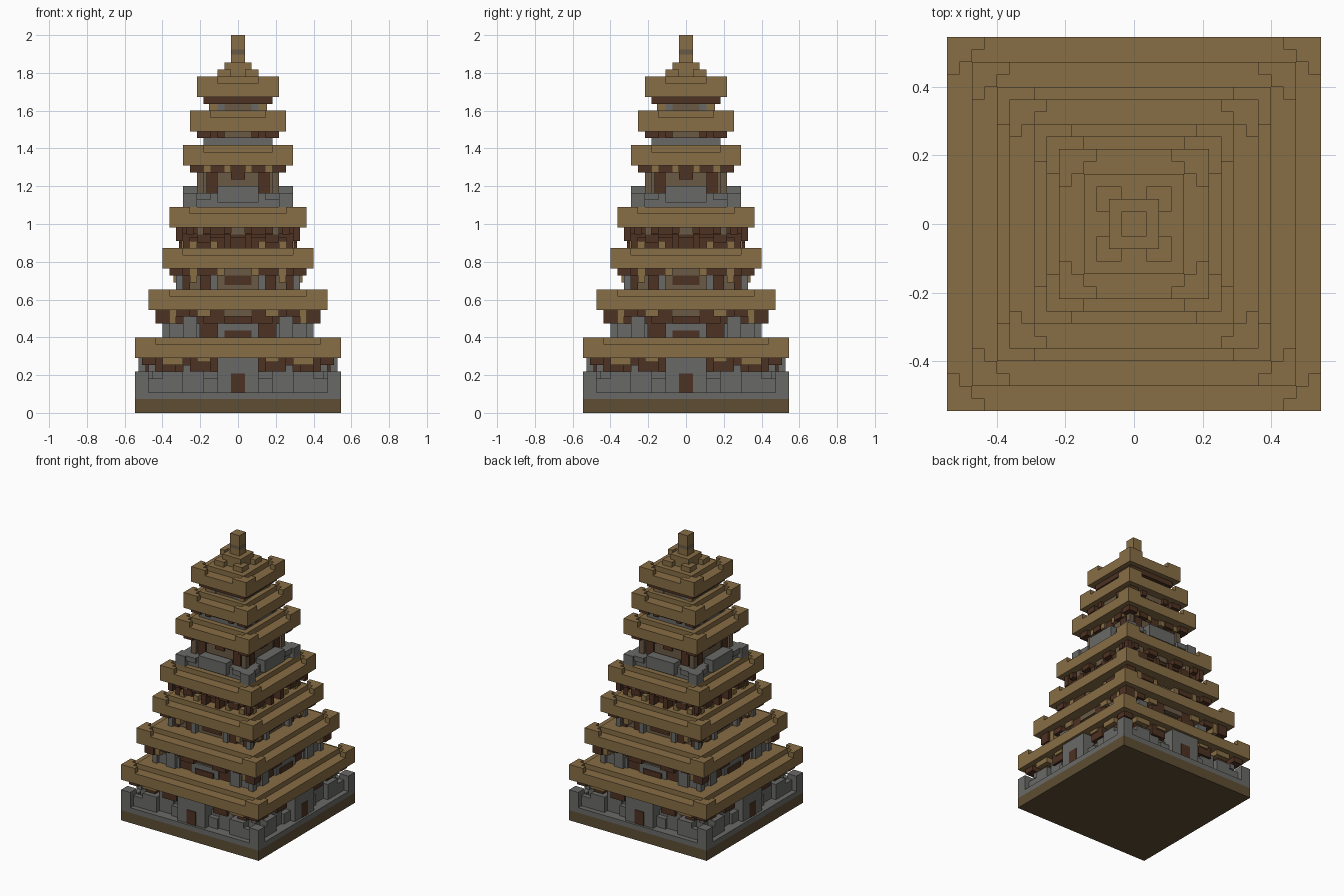
import bpy, bmesh

if "Cube" in bpy.data.objects:
    bpy.data.objects.remove(bpy.data.objects["Cube"])

U = 2 / 55  # one block

COLOURS = {
    "ochre_wood": (0.243, 0.155, 0.060),
    "dark_wood": (0.076, 0.031, 0.016),
    "grey_stone": (0.141, 0.144, 0.135),
    "taupe_plaster": (0.144, 0.102, 0.060),
    "earth_brown": (0.112, 0.076, 0.034),
}
MATS = {}
for cname, rgb in COLOURS.items():
    m = bpy.data.materials.new(cname)
    m.use_nodes = True
    m.diffuse_color = (*rgb, 1)
    bsdf = m.node_tree.nodes["Principled BSDF"]
    bsdf.inputs["Base Color"].default_value = (*rgb, 1)
    bsdf.inputs["Roughness"].default_value = 0.9
    MATS[cname] = m
OCHRE, DARK, GREY, TAUPE, EARTH = COLOURS


def build(name, colour, boxes):
    """One object from blocks given as (x0, x1, y0, y1, z0, z1) in block units."""
    bm = bmesh.new()
    for x0, x1, y0, y1, z0, z1 in boxes:
        vs = bmesh.ops.create_cube(bm, size=1)["verts"]
        for v in vs:
            v.co.x = (x0 if v.co.x < 0 else x1) * U
            v.co.y = (y0 if v.co.y < 0 else y1) * U
            v.co.z = (z0 if v.co.z < 0 else z1) * U
    me = bpy.data.meshes.new(name)
    bm.to_mesh(me)
    bm.free()
    me.materials.append(MATS[colour])
    ob = bpy.data.objects.new(name, me)
    bpy.context.collection.objects.link(ob)


def square(h, z0, z1):
    return [(-h, h, -h, h, z0, z1)]


def sides(a0, a1, d0, d1, z0, z1):
    """Block on all four sides: a along the wall (mirrored), d outwards."""
    spans = [(-a1, a1)] if a0 == 0 else [(a0, a1), (-a1, -a0)]
    out = []
    for s, t in spans:
        out += [(s, t, -d1, -d0, z0, z1), (s, t, d0, d1, z0, z1),
                (-d1, -d0, s, t, z0, z1), (d0, d1, s, t, z0, z1)]
    return out


def corners(a0, a1, b0, b1, z0, z1):
    """Block mirrored to all four corners."""
    out = []
    for xs in ((a0, a1), (-a1, -a0)):
        for ys in ((b0, b1), (-b1, -b0)):
            out.append((*xs, *ys, z0, z1))
    return out


# Base platform
build("base_slab", EARTH, square(15, 0, 2))
build("base_ledge", GREY, square(15, 2, 3))
build("base_wall", GREY, square(12.5, 3, 6))
build("base_piers", GREY,
      sides(8, 11, 12, 14, 3, 6) + sides(5, 8, 12, 13, 3, 6)
      + sides(3, 5, 12, 13.5, 3, 5) + corners(13, 15, 13, 15, 3, 6)
      + corners(11, 13, 13, 14, 3, 5) + corners(13, 14, 11, 13, 3, 5))
build("gate_surround", GREY, sides(0, 3, 12, 14.5, 3, 8))
build("gate_door", DARK, sides(0, 1, 14.4, 14.6, 3, 5.7))

# Roofs: fascia, raised inner step and upturned corners
ROOFS = [(15, 8), (13, 15), (11, 21), (10, 27), (8, 36), (7, 41), (6, 46)]
for i, (h, z) in enumerate(ROOFS, 1):
    build(f"roof_{i}_eave", OCHRE, square(h, z, z + 2))
    build(f"roof_{i}_step", OCHRE, square(h - 2, z + 2, z + 3))
    build(f"roof_{i}_corners", OCHRE,
          corners(h - 2, h, h - 2, h, z + 2, z + 3)
          + corners(h - 3, h - 2, h - 1, h, z + 2, z + 3)
          + corners(h - 1, h, h - 3, h - 2, z + 2, z + 3))

# Storey 1
build("storey_1_core", DARK, square(12, 6, 8))
build("storey_1_brackets", DARK,
      sides(4, 7, 12, 13.5, 6, 8) + sides(9, 11, 12, 13, 6, 7)
      + corners(12, 14, 12, 14, 7, 8))
build("storey_1_bracket_caps", OCHRE, sides(8, 11, 12, 14, 7, 8) + sides(4, 6, 12, 13.8, 7.4, 8))
build("storey_1_posts", GREY, corners(12, 13, 12, 13, 6, 7) + sides(7, 8, 12, 13, 6, 7))

# Storey 2
build("storey_2_core", DARK, square(10, 11, 15))
build("storey_2_wall", GREY, sides(5.5, 10.4, 9, 10.4, 11, 13) + sides(0, 3, 9, 10.4, 11, 13))
build("storey_2_door", DARK, sides(0, 2, 10, 10.6, 11, 12))
build("storey_2_posts", GREY, sides(6, 8, 10, 11, 11, 14) + corners(10, 11, 10, 11, 11, 13))
build("storey_2_beam", DARK,
      corners(10, 12, 10, 12, 13, 15) + sides(7, 9, 10, 11.5, 14, 15)
      + sides(2, 5, 10, 11, 13, 15))
build("storey_2_bracket_caps", OCHRE, sides(9, 10, 10, 11.6, 13, 15) + sides(4, 6, 10, 11.4, 14, 15))
build("storey_2_lintel", TAUPE, sides(0, 2, 10, 11, 14, 15))

# Storey 3
build("storey_3_core", TAUPE, square(8, 18, 21))
build("storey_3_window", DARK, sides(0, 2, 7.8, 8.2, 18.6, 20))
build("storey_3_posts", GREY, sides(3, 4, 8, 9, 18, 20) + corners(8, 9, 8, 9, 18, 20))
build("storey_3_pillars", DARK, sides(4, 5.5, 7.5, 8.4, 18, 20) + sides(7, 8, 7.5, 8.5, 18, 20))
build("storey_3_beam", DARK,
      sides(3, 8, 8, 9.2, 20, 21) + corners(8, 10, 8, 10, 20, 21))
build("storey_3_bracket_caps", OCHRE, sides(6, 7, 8, 9.4, 19, 21) + sides(2, 3, 8, 9, 20, 21))

# Storey 4
build("storey_4_core", DARK, square(7, 24, 27))
build("storey_4_beam", DARK, square(8, 25.5, 26.2))
build("storey_4_brackets", DARK,
      sides(1, 2, 7, 8.6, 24, 26) + sides(4, 6, 7, 8.6, 24.8, 26)
      + sides(6.5, 7.5, 7, 9, 26, 27) + sides(2, 4, 7, 9, 26, 27)
      + corners(7, 8, 7, 8, 24, 26) + corners(8, 9, 8, 9, 25, 27))
build("storey_4_bracket_caps", OCHRE, sides(3, 4, 7, 8.2, 24, 25) + sides(6, 7, 7, 8.2, 24, 25))
build("storey_4_panels", TAUPE, sides(0, 1, 7, 8.2, 26, 27) + sides(5, 6, 7, 8.6, 26, 27))

# Storey 5 with stone balcony
build("balcony_floor", GREY, square(7, 30, 32))
build("balcony_rail", GREY,
      sides(0, 3, 6, 8, 30.6, 33) + corners(6, 8, 6, 8, 30, 32)
      + corners(4, 6, 7, 7.6, 31, 32) + corners(7, 7.6, 4, 6, 31, 32))
build("storey_5_core", TAUPE, square(5.5, 32, 36))
build("storey_5_pillars", DARK, sides(3, 4.6, 5, 5.8, 32, 36) + sides(0, 1, 5, 5.8, 34, 36))
build("storey_5_posts", TAUPE, corners(5, 6, 5, 6, 32, 35))
build("storey_5_beam", DARK, corners(5, 7, 5, 7, 35, 36) + sides(2, 4, 5, 6.4, 35, 36))
build("storey_5_bracket_caps", OCHRE, sides(1, 2, 5, 6.2, 35, 36) + sides(4, 5, 5, 6.2, 35, 36))

# Storey 6
build("storey_6_wall", GREY, square(5, 39, 40))
build("storey_6_core", DARK, square(5, 40, 41))
build("storey_6_brackets", DARK, corners(4, 6, 4, 6, 40, 41) + sides(2, 3, 5, 6, 40, 41))
build("storey_6_panel", TAUPE, sides(0, 2, 4.5, 5.4, 40, 41))

# Storey 7
build("storey_7_wall", TAUPE, square(4, 44, 45))
build("storey_7_posts", GREY, sides(2, 3, 3.5, 4.1, 44, 45))
build("storey_7_bracket_caps", OCHRE, corners(3, 4.2, 3, 4.2, 44, 45))
build("storey_7_beam", DARK, square(4, 45, 46))
build("storey_7_brackets", DARK, sides(0, 3, 4, 5, 45, 46) + corners(3, 5, 3, 5, 45, 46))

# Crown and finial
build("crown_corners", OCHRE,
      corners(1, 3, 2, 3, 49, 50) + corners(2, 3, 1, 2, 49, 50))
build("crown_step", OCHRE, square(2, 49, 51))
build("finial", OCHRE, square(1, 51, 52.2) + square(1, 52.9, 55))
build("finial_band", TAUPE, square(1, 52.2, 52.9))
